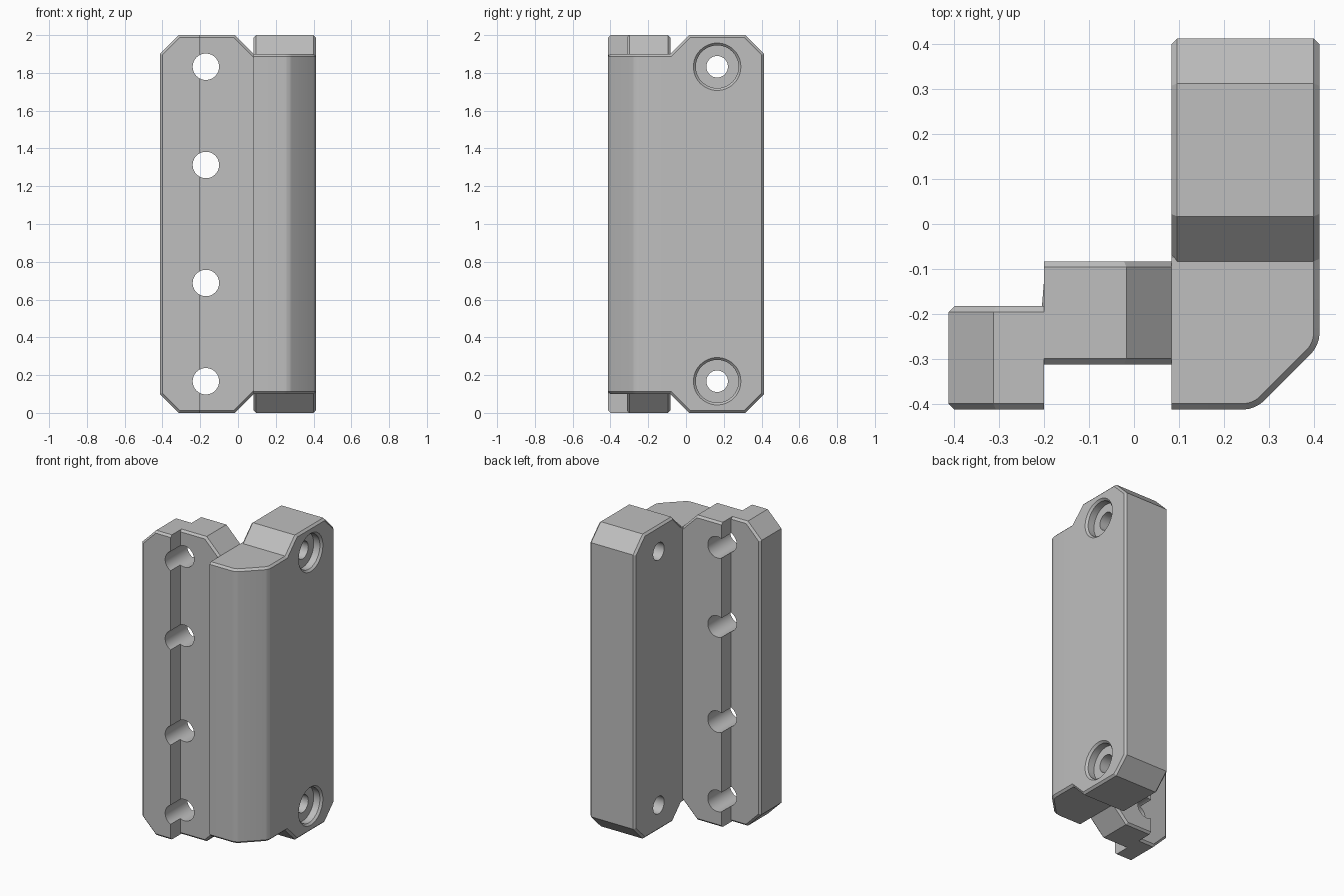
import bpy
import bmesh
import math
from mathutils import Vector

if "Cube" in bpy.data.objects:
    bpy.data.objects.remove(bpy.data.objects["Cube"], do_unlink=True)

H = 0.413        # half width of the bracket
T = 0.083        # inner corner of the bracket
CUT = 0.1        # large corner cut
EDGE = 0.013     # small edge chamfer
STEP = -0.2      # where the front plate steps back

grey = bpy.data.materials.new("plain grey")
grey.use_nodes = True
grey.diffuse_color = (0.52, 0.52, 0.52, 1)
grey.node_tree.nodes["Principled BSDF"].inputs["Base Color"].default_value = (0.52, 0.52, 0.52, 1)


def place(axis, d, a, b):
    """Put profile point (a, b) at distance d along the axis."""
    return Vector({"x": (d, a, b), "y": (a, d, b), "z": (a, b, d)}[axis])


def finish(bm, name):
    bmesh.ops.recalc_face_normals(bm, faces=bm.faces)
    mesh = bpy.data.meshes.new(name)
    bm.to_mesh(mesh)
    bm.free()
    mesh.materials.append(grey)
    obj = bpy.data.objects.new(name, mesh)
    bpy.context.collection.objects.link(obj)
    return obj


def prism(name, axis, profile, lo, hi, clips=(), rounded=()):
    """Extrude a profile, chamfer the rims of both ends, then trim by x planes."""
    bm = bmesh.new()
    rings = [[bm.verts.new(place(axis, d, a, b)) for a, b in profile] for d in (lo, hi)]
    caps = [bm.faces.new(r) for r in rings]
    n = len(profile)
    for i in range(n):
        j = (i + 1) % n
        bm.faces.new((rings[0][i], rings[0][j], rings[1][j], rings[1][i]))
    bmesh.ops.recalc_face_normals(bm, faces=bm.faces)
    if rounded:
        sides = [bm.edges.get((rings[0][i], rings[1][i])) for i in rounded]
        bmesh.ops.bevel(bm, geom=sides, offset=0.025, segments=4, profile=0.5, affect="EDGES")
    k = "xyz".index(axis)
    rims = [e for e in bm.edges
            if any(all(abs(v.co[k] - d) < 1e-5 for v in e.verts) for d in (lo, hi))]
    bmesh.ops.bevel(bm, geom=rims, offset=EDGE, segments=1, affect="EDGES")
    for x, side in clips:
        cut = bmesh.ops.bisect_plane(bm, geom=bm.verts[:] + bm.edges[:] + bm.faces[:],
                                     plane_co=(x, 0, 0), plane_no=(side, 0, 0), clear_outer=True)
        border = [g for g in cut["geom_cut"] if isinstance(g, bmesh.types.BMEdge)]
        bmesh.ops.holes_fill(bm, edges=border, sides=0)
    return finish(bm, name)


def lathe(name, axis, stations, a, b, n=48):
    """Round solid through (distance, radius) stations."""
    bm = bmesh.new()
    rings = []
    for d, r in stations:
        angles = [math.tau * i / n for i in range(n)]
        rings.append([bm.verts.new(place(axis, d, a + r * math.cos(t), b + r * math.sin(t)))
                      for t in angles])
    bm.faces.new(rings[0])
    bm.faces.new(rings[-1])
    for p, q in zip(rings, rings[1:]):
        for i in range(n):
            j = (i + 1) % n
            bm.faces.new((p[i], p[j], q[j], q[i]))
    return finish(bm, name)


def combine(obj, other, operation):
    other.hide_render = True
    mod = obj.modifiers.new("combine", "BOOLEAN")
    mod.operation = operation
    mod.solver = "EXACT"
    mod.object = other
    bpy.context.view_layer.update()
    graph = bpy.context.evaluated_depsgraph_get()
    mesh = bpy.data.meshes.new_from_object(obj.evaluated_get(graph))
    obj.modifiers.clear()
    obj.data = mesh
    bpy.data.objects.remove(other, do_unlink=True)


def cut_profile(joint, far, sign):
    """Tall outline with cut corners; its joint side runs a little into the column."""
    tail = joint - sign * 0.02
    upper = [(tail, 1.88), (joint + sign * CUT, 2), (far - sign * CUT, 2), (far, 2 - CUT)]
    return upper + [(u, 2 - z) for u, z in reversed(upper)]


# Front plate: two slabs offset in depth, sharing one cut-corner outline
front_outline = cut_profile(T, -H, -1)
front_plate = prism("front_plate", "y", front_outline, -H, -0.183, [(STEP, 1)])
inner_slab = prism("inner_slab", "y", front_outline, -0.313, -T, [(STEP, -1)])

# Corner column with a rounded diagonal outer corner
column_outline = [(0.05, -H), (0.27, -H), (H, -0.27), (H, -0.06), (0.05, -0.06)]
corner_column = prism("corner_column", "z", column_outline, CUT, 2 - CUT,
                      [(T, -1)], rounded=(1, 2))

# Side plate running to the back
side_plate = prism("side_plate", "x", cut_profile(-T, H, 1), T, H)

bracket = front_plate
bracket.name = "hinge_bracket"
for part in (inner_slab, corner_column, side_plate):
    combine(bracket, part, "UNION")

# Four holes through the front plate, two counterbored holes through the side plate
for offset in (0.3125, 0.8325):
    for sign in (-1, 1):
        z = 1 + sign * offset
        combine(bracket, lathe("hole_cutter", "y", [(-0.6, 0.07), (0.1, 0.07)], -0.17, z),
                "DIFFERENCE")
for z in (0.1675, 1.8325):
    stations = [(0, 0.057), (0.355, 0.057), (0.355, 0.113), (H - EDGE, 0.113), (H + 0.012, 0.137)]
    combine(bracket, lathe("counterbore_cutter", "x", stations, 0.165, z), "DIFFERENCE")

# Smooth only the hole walls
bpy.ops.object.select_all(action="DESELECT")
bracket.select_set(True)
bpy.context.view_layer.objects.active = bracket
bpy.ops.object.shade_smooth_by_angle(angle=math.radians(10))
